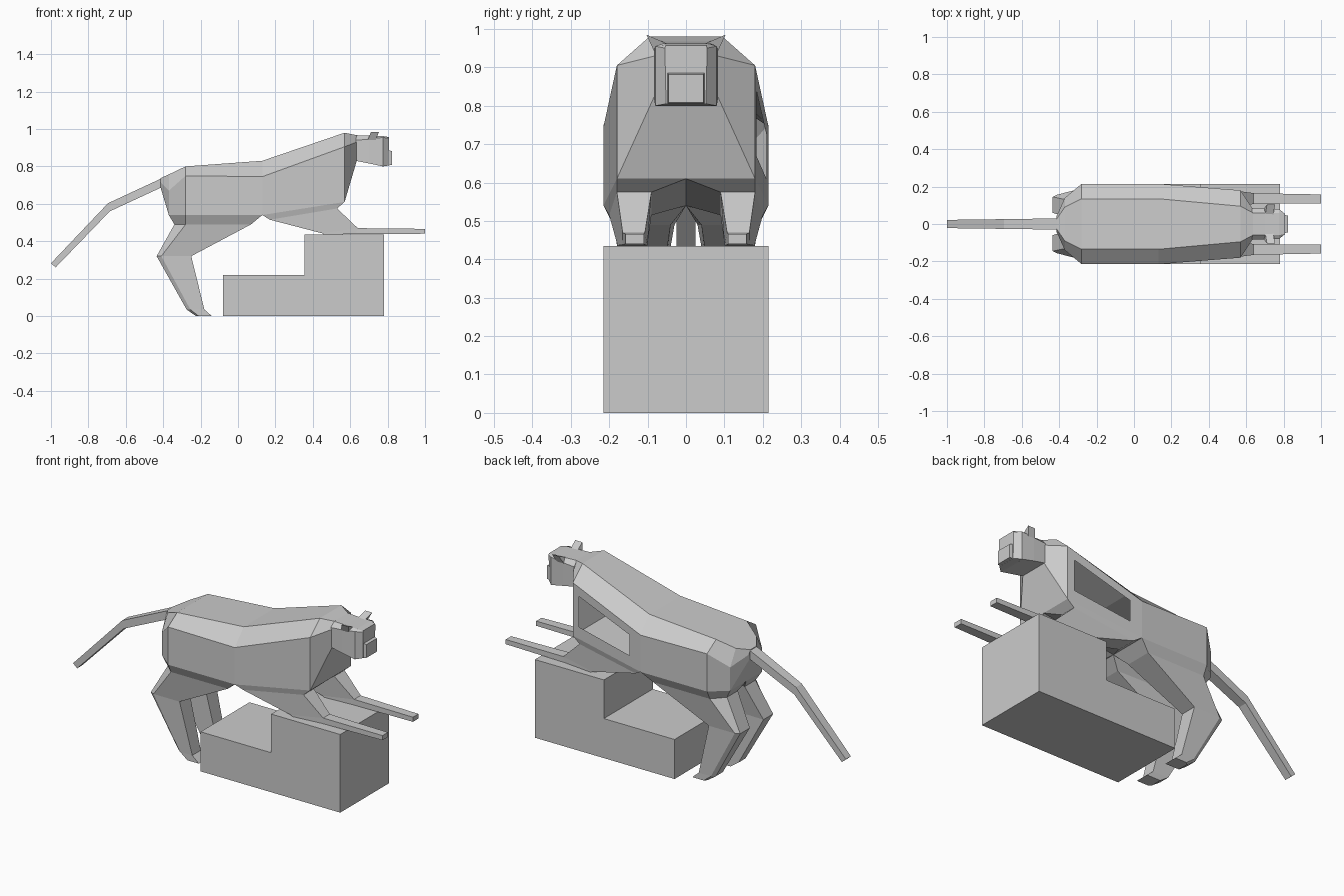
import bpy, bmesh


def make(name, bm, mirror=False):
    bmesh.ops.recalc_face_normals(bm, faces=bm.faces)
    me = bpy.data.meshes.new(name)
    bm.to_mesh(me)
    bm.free()
    ob = bpy.data.objects.new(name, me)
    bpy.context.collection.objects.link(ob)
    if mirror:
        m = ob.modifiers.new("mirror", 'MIRROR')
        m.use_axis = (False, True, False)
        m.use_mirror_merge = False
    return ob


def loft(rings, first=True, last=True):
    """Skin a row of equal-count rings with quads, with optional end caps."""
    bm = bmesh.new()
    vs = [[bm.verts.new(p) for p in r] for r in rings]
    for a, b in zip(vs, vs[1:]):
        n = len(a)
        for i in range(n):
            j = (i + 1) % n
            bm.faces.new((a[i], a[j], b[j], b[i]))
    if first:
        bm.faces.new(vs[0])
    if last:
        bm.faces.new(vs[-1])
    return bm, vs


def section(x, half):
    """Symmetric cross-section at x from (half width, z) points, top to bottom."""
    return [(x, y, z) for y, z in half] + [(x, -y, z) for y, z in reversed(half)]


def box_ring(x, y0, y1, z0, z1):
    return [(x, y0, z0), (x, y1, z0), (x, y1, z1), (x, y0, z1)]


# Stepped block
steps = [(-.08, 0), (.78, 0), (.78, .435), (.355, .435), (.355, .22), (-.08, .22)]
bm, _ = loft([[(x, y, z) for x, z in steps] for y in (-.215, .215)])
make("stepped_block", bm)

# Hollow torso, from tail root to neck
bm, vs = loft([
    section(-.415, [(.025, .737), (.04, .715), (.03, .69)]),
    section(-.37, [(.09, .757), (.14, .67), (.14, .54)]),
    section(-.28, [(.135, .80), (.215, .75), (.215, .54)]),
    section(.13, [(.135, .83), (.215, .745), (.215, .54)]),
    section(.57, [(.095, .98), (.18, .905), (.18, .61)]),
    section(.635, [(.06, .967), (.08, .93), (.08, .83)]),
])
# Opening in the far shoulder
outer = [vs[3][1], vs[4][1], vs[4][2], vs[3][2]]
face = next(f for f in bm.faces if set(f.verts) == set(outer))
bmesh.ops.delete(bm, geom=[face], context='FACES_ONLY')
inner = [bm.verts.new((x, .215 - .0795 * (x - .13), z))
         for x, z in [(.20, .725), (.53, .84), (.53, .67), (.20, .61)]]
for i in range(4):
    j = (i + 1) % 4
    bm.faces.new((outer[i], outer[j], inner[j], inner[i]))
make("torso", bm)

# Head and muzzle
bm, _ = loft([
    section(.63, [(.06, .967), (.083, .94), (.083, .83)]),
    section(.70, [(.06, .964), (.083, .945), (.083, .816)]),
    section(.775, [(.06, .962), (.08, .955), (.08, .80)]),
    section(.807, [(.053, .957), (.055, .95), (.052, .805)]),
])
make("head", bm)
bm, _ = loft([box_ring(.77, -.055, .055, .80, .892),
              box_ring(.823, -.045, .045, .808, .882)])
make("muzzle", bm)

# Ears
ear = [(.05, .962), (.103, .985), (.083, .942)]
bm, _ = loft([[(x + (z - .945) * .4, y, z) for y, z in ear] for x in (.695, .738)])
make("ears", bm, True)

# Tail
bm, _ = loft([
    box_ring(-.40, -.03, .03, .692, .74),
    [(-.685, -.026, .56), (-.685, .026, .56), (-.695, .026, .603), (-.695, -.026, .603)],
    [(-.975, -.022, .26), (-.975, .022, .26), (-1, .022, .282), (-1, -.022, .282)],
])
make("tail", bm)

# Hind legs
bm, _ = loft([
    [(-.37, 0, .54), (-.37, .14, .54), (-.28, .215, .54), (.13, .215, .54), (.13, 0, .54)],
    [(-.34, .03, .49), (-.34, .125, .49), (-.28, .19, .49), (.07, .19, .49), (.07, .04, .49)],
    [(-.435, .06, .32), (-.435, .145, .32), (-.41, .157, .32), (-.25, .157, .32), (-.25, .065, .32)],
    [(-.275, .07, .035), (-.275, .13, .035), (-.255, .145, .035), (-.18, .145, .035), (-.18, .07, .035)],
    [(-.225, .07, 0), (-.225, .13, 0), (-.21, .145, 0), (-.14, .145, 0), (-.14, .07, 0)],
], first=False)
make("hind_legs", bm, True)

# Front legs
bm, _ = loft([
    [(.13, 0, .54), (.13, .215, .54), (.57, .18, .61), (.57, 0, .61)],
    [(.17, .09, .515), (.17, .20, .515), (.53, .18, .575), (.53, .09, .575)],
    [(.45, .10, .442), (.45, .18, .442), (.64, .165, .47), (.64, .107, .47)],
    [(.46, .10, .436), (.46, .18, .436), (.63, .165, .438), (.63, .107, .438)],
], first=False)
make("front_legs", bm, True)

# Outstretched front paws
bm, _ = loft([box_ring(.62, .107, .165, .438, .47),
              box_ring(1.0, .11, .158, .44, .466)])
make("front_paws", bm, True)
